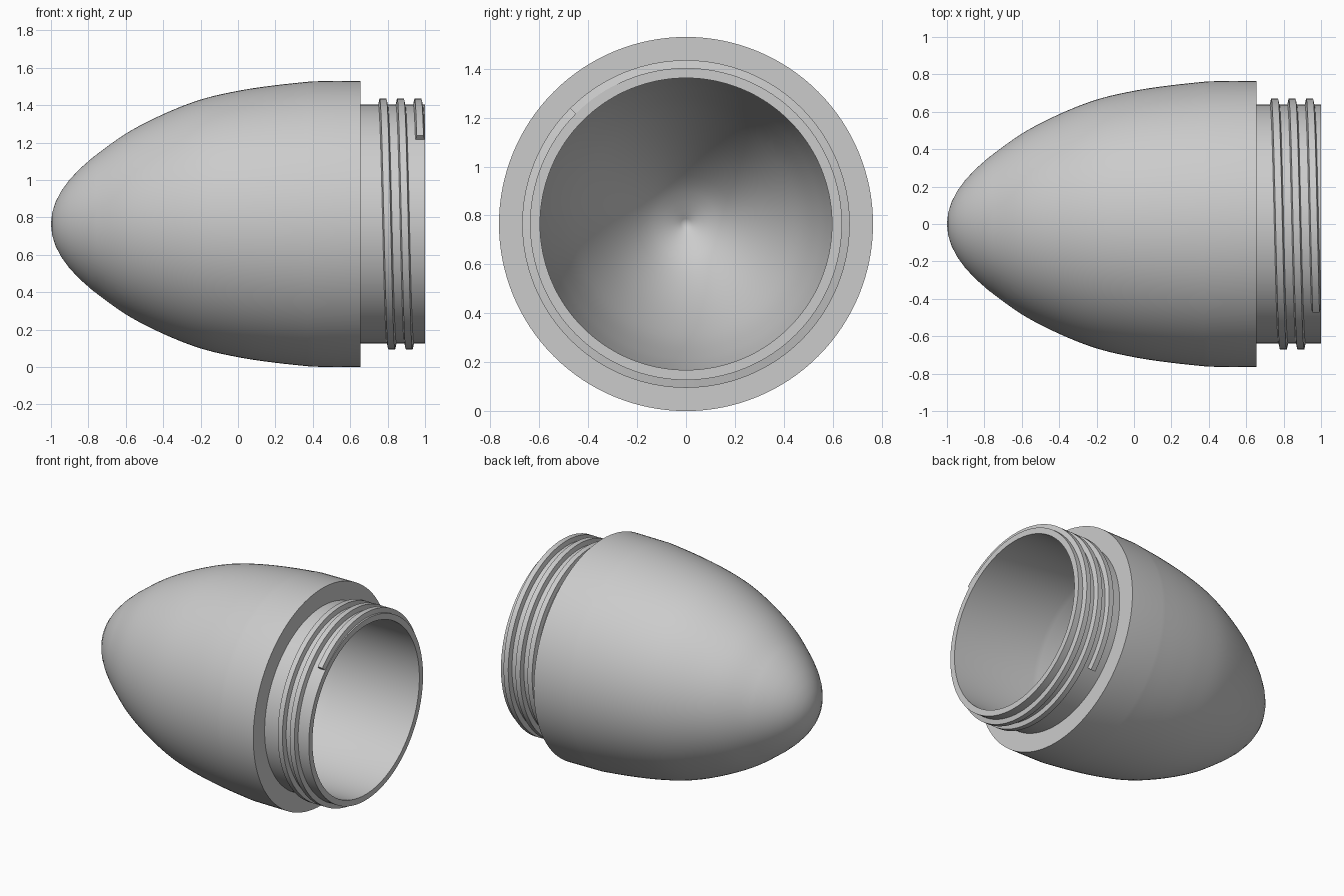
import bpy, bmesh, math

cube = bpy.data.objects.get("Cube")
if cube:
    bpy.data.objects.remove(cube, do_unlink=True)

AXIS_Z = 0.765
SEGMENTS = 128

grey = bpy.data.materials.new("light grey plastic")
grey.use_nodes = True
grey.diffuse_color = (0.6, 0.6, 0.6, 1)
grey.node_tree.nodes["Principled BSDF"].inputs["Base Color"].default_value = (0.6, 0.6, 0.6, 1)


def around_axis(x, r, a):
    return (x, r * math.cos(a), AXIS_Z + r * math.sin(a))


def finish(bm, name):
    bmesh.ops.recalc_face_normals(bm, faces=bm.faces)
    mesh = bpy.data.meshes.new(name)
    bm.to_mesh(mesh)
    bm.free()
    obj = bpy.data.objects.new(name, mesh)
    bpy.context.collection.objects.link(obj)
    mesh.materials.append(grey)
    bpy.ops.object.select_all(action="DESELECT")
    obj.select_set(True)
    bpy.context.view_layer.objects.active = obj
    bpy.ops.object.shade_smooth_by_angle(angle=math.radians(30))
    return obj


def smooth_curve(points, steps=5):
    """Catmull-Rom curve through (x, radius) points."""
    p = [points[0]] + points + [points[-1]]
    out = []
    for i in range(1, len(p) - 2):
        a, b, c, d = p[i - 1:i + 3]
        for s in range(steps):
            t = s / steps
            out.append(tuple(
                0.5 * (2 * b[k] + (c[k] - a[k]) * t
                       + (2 * a[k] - 5 * b[k] + 4 * c[k] - d[k]) * t ** 2
                       + (3 * b[k] - a[k] - 3 * c[k] + d[k]) * t ** 3)
                for k in (0, 1)))
    return out + [points[-1]]


def lathe(profile, name):
    """Spin a profile whose first and last points lie on the axis."""
    bm = bmesh.new()
    rings = []
    for x, r in profile:
        if r < 1e-5:
            rings.append([bm.verts.new(around_axis(x, 0, 0))] * SEGMENTS)
        else:
            rings.append([bm.verts.new(around_axis(x, r, math.tau * i / SEGMENTS))
                          for i in range(SEGMENTS)])
    for r0, r1 in zip(rings, rings[1:]):
        for i in range(SEGMENTS):
            j = (i + 1) % SEGMENTS
            bm.faces.new(dict.fromkeys((r0[i], r0[j], r1[j], r1[i])))
    return finish(bm, name)


# Hollow rounded shell with a stepped neck: outer wall, lip, then inner wall
nose = [(-1 + 0.22 * (k / 6) ** 2, math.sqrt(0.565 * 0.22) * k / 6) for k in range(6)]
outer = nose + smooth_curve([(-0.78, 0.353), (-0.6, 0.483), (-0.4, 0.587), (-0.2, 0.665),
                             (0, 0.712), (0.2, 0.742), (0.4, 0.763)])
neck = [(0.655, 0.765), (0.655, 0.638), (1.0, 0.638), (1.0, 0.597)]
inner = smooth_curve([(0.35, 0.597), (0.1, 0.55), (-0.2, 0.465), (-0.5, 0.325),
                      (-0.72, 0.165), (-0.83, 0)])
lathe(outer + neck + inner, "shell")

# Screw thread: a trapezoid swept along a helix of two and a half turns
PITCH, TURNS, START = 0.0935, 2.5, -math.pi / 4
section = [(-0.027, 0.63), (-0.018, 0.67), (0.018, 0.67), (0.027, 0.63)]
bm = bmesh.new()
count = int(SEGMENTS * TURNS)
rows = []
for i in range(count + 1):
    turn = TURNS * i / count
    x0 = 0.74 + PITCH * turn
    rows.append([bm.verts.new(around_axis(min(x0 + dx, 0.999), r, START + math.tau * turn))
                 for dx, r in section])
for a, b in zip(rows, rows[1:]):
    for k in range(4):
        m = (k + 1) % 4
        bm.faces.new((a[k], a[m], b[m], b[k]))
bm.faces.new(rows[0])
bm.faces.new(rows[-1])
finish(bm, "screw_thread")
